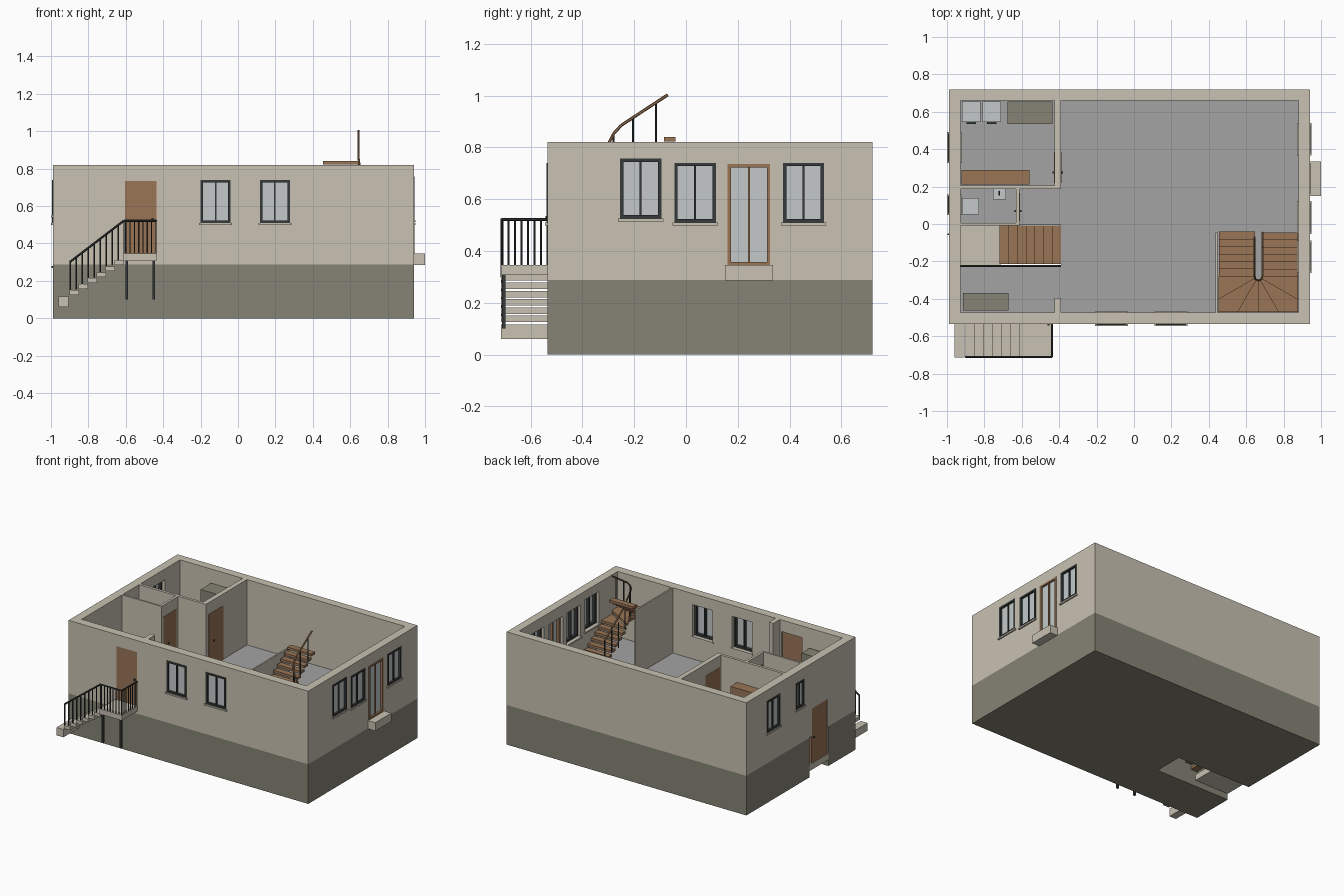
import bpy, bmesh, math
from mathutils import Vector

cube = bpy.data.objects.get("Cube")
if cube:
    bpy.data.objects.remove(cube, do_unlink=True)


def material(name, r, g, b):
    m = bpy.data.materials.new(name)
    m.use_nodes = True
    m.diffuse_color = (r, g, b, 1)
    m.node_tree.nodes["Principled BSDF"].inputs["Base Color"].default_value = (r, g, b, 1)
    return m


PLASTER = material("cream plaster", .578, .539, .445)
PLINTH = material("olive grey", .238, .231, .181)
WOOD = material("brown wood", .319, .178, .093)
GLASS = material("pale glass", .546, .584, .584)
METAL = material("charcoal metal", .037, .042, .042)
FLOOR = material("grey floor", .366, .366, .366)


def add_prism(bm, pts, z0, z1):
    low = [bm.verts.new((x, y, z0)) for x, y in pts]
    high = [bm.verts.new((x, y, z1)) for x, y in pts]
    bm.faces.new(low)
    bm.faces.new(high)
    n = len(pts)
    for i in range(n):
        j = (i + 1) % n
        bm.faces.new((low[i], low[j], high[j], high[i]))


def add_bar(bm, p, q, r):
    p, q = Vector(p), Vector(q)
    d = q - p
    mat = d.to_track_quat('Z', 'Y').to_matrix().to_4x4()
    mat.translation = (p + q) / 2
    bmesh.ops.create_cone(bm, cap_ends=True, segments=6, radius1=r, radius2=r,
                          depth=d.length, matrix=mat)


def make(name, mat, boxes=(), bars=(), prisms=()):
    """Boxes are x0,x1,y0,y1,z0,z1; bars are start,end,radius; prisms are outline,z0,z1."""
    bm = bmesh.new()
    for x0, x1, y0, y1, z0, z1 in boxes:
        add_prism(bm, [(x0, y0), (x1, y0), (x1, y1), (x0, y1)], z0, z1)
    for p in prisms:
        add_prism(bm, *p)
    for b in bars:
        add_bar(bm, *b)
    bmesh.ops.recalc_face_normals(bm, faces=bm.faces)
    me = bpy.data.meshes.new(name)
    bm.to_mesh(me)
    bm.free()
    me.materials.append(mat)
    ob = bpy.data.objects.new(name, me)
    bpy.context.collection.objects.link(ob)
    return ob


def cut(ob, boxes):
    cutter = make("cutter", ob.data.materials[0], boxes)
    cutter.hide_render = True
    mod = ob.modifiers.new("cut", 'BOOLEAN')
    mod.operation, mod.solver, mod.object = 'DIFFERENCE', 'EXACT', cutter
    bpy.context.view_layer.objects.active = ob
    bpy.ops.object.modifier_apply(modifier=mod.name)
    bpy.data.objects.remove(cutter, do_unlink=True)


X0, X1, Y0, Y1, TOP = -.99, .94, -.535, .72, .82
IX0, IX1, IY0, IY1 = -.928, .88, -.472, .66
BASE, FL = .288, .345


def on_wall(wall, a0, a1, d0, d1, z0, z1):
    """Box on a wall: a runs along it, d is depth inward from the outer face."""
    if wall == "front":
        return (a0, a1, Y0 + d0, Y0 + d1, z0, z1)
    if wall == "left":
        return (X1 - d1, X1 - d0, a0, a1, z0, z1)
    return (X0 + d0, X0 + d1, a0, a1, z0, z1)


# Openings: wall, along-wall span, height span
windows = [("front", -.2, -.04, .51, .74), ("front", .117, .277, .51, .74),
           ("left", -.255, -.095, .525, .757), ("left", -.045, .115, .51, .74),
           ("left", .375, .532, .51, .74),
           ("right", .335, .485, .51, .74), ("right", .055, .15, .55, .74)]
terrace_door = ("left", .16, .325, FL, .735)
doors = [("front", -.605, -.437, FL, .735), ("right", -.21, -.035, .09, .49)]

# Plinth, walls and floor
notch = (X0 - .1, -.39, -.222, -.006, -.1, .4)
plinth = make("plinth", PLINTH, [(X0, X1, Y0, Y1, 0, BASE)])
cut(plinth, [notch])
walls = make("outer_walls", PLASTER, [(X0, X1, Y0, Y1, BASE, TOP)])
cut(walls, [(IX0, IX1, IY0, IY1, .1, 1)])
cut(walls, [on_wall(w, a, b, -.1, .1, z0, z1)
            for w, a, b, z0, z1 in windows + [terrace_door] + doors])
floor = make("floor", FLOOR, [(IX0, IX1, IY0, IY1, BASE, FL)])
cut(floor, [notch])

# Partitions
make("partition_walls", PLASTER, [
    (-.425, -.39, .187, IY1, FL, TOP), (IX0, -.425, .187, .207, FL, TOP),
    (IX0, -.612, -.008, .006, FL, TOP), (-.63, -.612, .006, .187, FL, TOP),
    (-.425, -.39, IY0, -.395, FL, TOP), (.436, .447, IY0, -.045, FL, TOP)])


# Windows
def window(name, w, a, b, z0, z1, mat, t=.013, d0=-.004, d1=.04):
    m = (a + b) / 2
    make(name + "_frame", mat, [on_wall(w, *s) for s in (
        (a, a + t, d0, d1, z0, z1), (b - t, b, d0, d1, z0, z1),
        (a + t, b - t, d0, d1, z0, z0 + t), (a + t, b - t, d0, d1, z1 - t, z1),
        (m - .004, m + .004, .002, d1, z0 + t, z1 - t))])
    make(name + "_glass", GLASS, [on_wall(w, a + t, b - t, .01, .018, z0 + t, z1 - t)])


for i, (w, a, b, z0, z1) in enumerate(windows):
    name = f"{w}_window_{i + 1}"
    window(name, w, a, b, z0, z1, METAL)
    make(name + "_sill", PLASTER, [on_wall(w, a - .008, b + .008, -.01, .012, z0 - .011, z0),
                                   on_wall(w, a - .008, b + .008, .05, .068, z0 - .011, z0)])
window("terrace_door", *terrace_door, WOOD)
make("terrace_step", PLASTER, [(X1, 1.0, .15, .335, .285, FL)])

# Doors
for w, a, b, z0, z1 in doors:
    make(w + "_door", WOOD, [on_wall(w, a, b, .004, .05, z0, z1)])
    k = b - .02
    make(w + "_door_handle", METAL, [on_wall(w, k - .005, k + .005, -.008, .062,
                                             z0 + .18, z0 + .19)])
for name, x0, x1, y0, y1 in (("store_door", -.425, -.39, .22, .385),
                             ("bathroom_door", -.63, -.612, .015, .165)):
    make(name, WOOD, [(x0 - .002, x1 + .002, y0, y1, FL, .735)])
    make(name + "_handle", METAL, [(x0 - .01, x1 + .01, y0 + .05, y0 + .06, .52, .53)])

# Entrance steps and landing
SY0, SY1 = -.715, Y0
make("entrance_landing", PLASTER, [(-.615, -.435, SY0, SY1, .308, FL)])
steps = [(-.96, -.905, SY0, SY1, .06, .117)]
for i in range(6):
    x, z = -.9 + .048 * i, .125 + .032 * i
    steps.append((x, x + .05, SY0, SY1, z, z + .025))
make("entrance_steps", PLASTER, steps)
make("landing_posts", METAL, [(x - .007, x + .007, SY0 + .005, SY0 + .019, .1, .31)
                              for x in (-.595, -.45)])

# Entrance railing
RY, RX, RZ = SY0 + .005, -.438, .522
rail = [((-.9, RY, .3), (-.61, RY, RZ), .006), ((-.61, RY, RZ), (RX, RY, RZ), .006),
        ((RX, RY, RZ), (RX, SY1, RZ), .006)]
for i in range(10):
    x = -.897 + .032 * i
    rail.append(((x, RY, .13 + .68 * (x + .9)), (x, RY, .3 + .765 * (x + .9)), .004))
for i in range(8):
    x, y = -.6 + .023 * i, RY + .025 * i
    rail += [((x, RY, FL), (x, RY, RZ), .0035), ((RX, y, FL), (RX, y, RZ), .0035)]
make("entrance_railing", METAL, bars=rail)

# Stairs down to the side door
make("side_landing", PLASTER, [(X0, -.715, -.222, -.006, .045, .09)])
run, rise = .33 / 7, (FL - .09) / 7
make("lower_stair", WOOD, [(-.72 + run * i, -.72 + run * (i + 1) + .004, -.215, -.008,
                            .072 + rise * (i + 1), .09 + rise * (i + 1)) for i in range(7)])
well = [((x, -.225, .515), (x, -.225, FL), .0035) for x in [-.92 + .0525 * i for i in range(11)]]
make("stairwell_railing", METAL, bars=well + [((IX0, -.225, .517), (-.39, -.225, .517), .006)])

# Turning stair: straight flight, six winders, straight flight
CX, CY, HW, HD = .665, -.28, .213, .19
END, N = -.045, 6
R, G, T = (.84 - FL) / 18, (-.045 + .28) / 6, .018
treads, winders = [], []


def rim(angle):
    c, s = math.cos(angle), math.sin(angle)
    k = min(HW / max(abs(c), 1e-6), HD / max(abs(s), 1e-6))
    return (CX + c * k, CY + s * k)


for i in range(N):
    y, z = END - G * i, FL + R * (i + 1)
    treads.append((.685, CX + HW, y - G - .004, y, z - T, z))
    y, z = CY + G * i, FL + R * (13 + i)
    treads.append((.455, .647, y, y + G + .004, z - T, z))
    a, b = -math.pi * i / 6, -math.pi * (i + 1) / 6
    outline = [(CX + .02 * math.cos(a), CY + .02 * math.sin(a)), rim(a)]
    if i in (1, 4):
        outline.append((CX + (HW if i == 1 else -HW), CY - HD))
    outline += [rim(b), (CX + .02 * math.cos(b), CY + .02 * math.sin(b))]
    z = FL + R * (7 + i)
    winders.append((outline, z - T, z))
make("turning_stair", WOOD, treads, prisms=winders)

# Handrail follows the inner edge of the turning stair
H = .16
path = [(.686, END, FL + R + H), (.686, CY, FL + 7 * R + H)]
path += [(CX + .022 * math.cos(-t), CY + .022 * math.sin(-t), FL + R * (7 + 6 * t / math.pi) + H)
         for t in (math.pi / 4, math.pi / 2, 3 * math.pi / 4)]
path += [(.645, CY, .852), (.645, -.25, .885), (.645, -.07, 1.003)]
make("stair_handrail", WOOD, bars=[(p, q, .006) for p, q in zip(path, path[1:])])
posts = [((x, y, z - .17), (x, y, z), .004) for x, y, z in (path[0], path[1], path[3], path[5])]
posts += [((.645, y, z - .18), (.645, y, z), .004) for y, z in ((-.205, .915), (-.115, .973))]
posts += [((.686, y, .42), (.686, y, .6), .004) for y in (-.125, -.205)]
make("stair_balusters", METAL, bars=posts)

# Furniture and fittings
make("wardrobe", PLINTH, [(-.675, -.435, .535, .655, FL, .72)])
make("hall_cupboard", PLINTH, [(-.915, -.67, -.462, -.37, FL, .68)])
make("shelf_unit", WOOD, [(IX0 + .005, -.56, .212, .29, FL, .66)])
make("laundry_machines", GLASS, [(x, x + .1, .545, .655, FL, .51) for x in (-.92, -.81)])
make("machine_handles", METAL, [(x, x + .05, .535, .545, .47, .48) for x in (-.895, -.785)])
make("shower_tray", GLASS, [(-.92, -.83, .05, .14, FL, .43)])
make("wash_basin", GLASS, [(-.755, -.685, .13, .187, .47, .51)])
make("basin_tap", METAL, bars=[((-.72, .175, .51), (-.72, .175, .535), .004),
                               ((-.72, .175, .533), (-.72, .152, .533), .004)])
